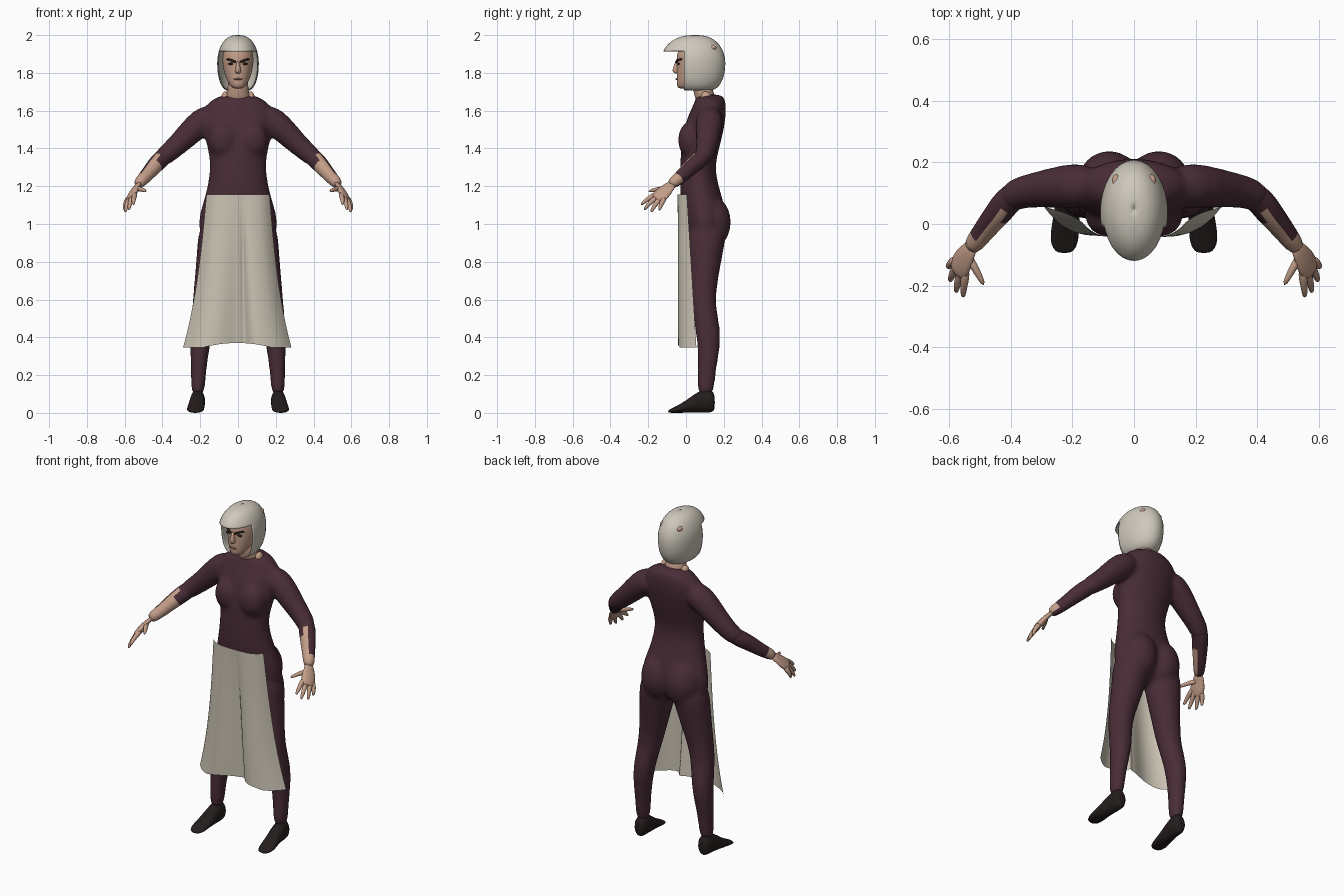
import bpy, bmesh, math
from mathutils import Vector

cube = bpy.data.objects.get("Cube")
if cube:
    bpy.data.objects.remove(cube, do_unlink=True)


def material(name, rgb):
    m = bpy.data.materials.new(name)
    m.use_nodes = True
    m.diffuse_color = (*rgb, 1)
    m.node_tree.nodes["Principled BSDF"].inputs["Base Color"].default_value = (*rgb, 1)
    return m


PLUM = material("plum cloth", (.067, .026, .037))
SKIN = material("skin", (.55, .34, .25))
LINEN = material("linen", (.61, .56, .465))
HAIR = material("pale hair", (.62, .58, .50))
SHOE = material("dark leather", (.018, .012, .012))
DARK = material("dark brown", (.02, .012, .010))
LIP = material("lip", (.30, .17, .13))


def finish(name, bm, mats, rule=None, mirror=False, subsurf=0, thick=0, fuse=0):
    """Turn a bmesh into a smooth object; rule(face) picks the material index."""
    bmesh.ops.recalc_face_normals(bm, faces=bm.faces)
    for f in bm.faces:
        f.smooth = True
        if rule:
            f.material_index = int(rule(f))
    me = bpy.data.meshes.new(name)
    bm.to_mesh(me)
    bm.free()
    for m in mats:
        me.materials.append(m)
    ob = bpy.data.objects.new(name, me)
    bpy.context.collection.objects.link(ob)
    if mirror:
        ob.modifiers.new("mirror", 'MIRROR').use_mirror_merge = False
    if thick:
        ob.modifiers.new("thickness", 'SOLIDIFY').thickness = thick
    if subsurf:
        s = ob.modifiers.new("smooth", 'SUBSURF')
        s.levels = s.render_levels = subsurf
    if fuse:
        r = ob.modifiers.new("fuse", 'REMESH')
        r.mode = 'VOXEL'
        r.voxel_size = fuse
        r.use_smooth_shade = True
        s = ob.modifiers.new("blend", 'SMOOTH')
        s.factor = .5
        s.iterations = 14


def loft(sections, n=16, caps=True, bm=None):
    """Skin a row of ellipses given as (centre, half axis, half axis)."""
    bm = bm or bmesh.new()
    rings = []
    for c, a, b in sections:
        angles = [math.tau * i / n for i in range(n)]
        rings.append([bm.verts.new(c + a * math.cos(t) + b * math.sin(t)) for t in angles])
    for r, s in zip(rings, rings[1:]):
        for i in range(n):
            j = (i + 1) % n
            bm.faces.new((r[i], r[j], s[j], s[i]))
    if caps:
        bm.faces.new(rings[0])
        bm.faces.new(rings[-1])
    return bm


def level(z, rx, y0, y1, cx=0):
    """Horizontal section between a front and a back limit."""
    return (Vector((cx, (y0 + y1) / 2, z)), Vector((rx, 0, 0)), Vector((0, (y1 - y0) / 2, 0)))


def upright(y, rx, z0, z1, cx):
    return (Vector((cx, y, (z0 + z1) / 2)), Vector((rx, 0, 0)), Vector((0, 0, (z1 - z0) / 2)))


def tube(points, radii, hint=(0, 0, 1), flat=1):
    """Sections across a path; hint is the wide direction."""
    pts = [Vector(p) for p in points]
    out = []
    for i, p in enumerate(pts):
        t = (pts[min(i + 1, len(pts) - 1)] - pts[max(i - 1, 0)]).normalized()
        h = Vector(hint)
        a = (h - t * h.dot(t)).normalized()
        out.append((p, a * radii[i], t.cross(a) * radii[i] * flat))
    return out


def ball(bm, centre, size):
    verts = bmesh.ops.create_uvsphere(bm, u_segments=20, v_segments=12, radius=1)["verts"]
    bmesh.ops.scale(bm, vec=size, verts=verts)
    bmesh.ops.translate(bm, vec=centre, verts=verts)
    return bm


def ellipsoid(name, centre, size, mat, mirror=True):
    finish(name, ball(bmesh.new(), centre, size), [mat], mirror=mirror)


# Bodysuit: torso, bust, seat, legs and upper sleeves fused into one skin
torso = [level(*r) for r in (
    (.87, .13, .05, .14), (.94, .208, .005, .20), (1.02, .213, -.008, .21), (1.10, .192, -.022, .205),
    (1.16, .171, -.033, .185), (1.28, .148, -.033, .153), (1.36, .152, -.03, .165),
    (1.46, .178, -.02, .193), (1.55, .19, 0, .21), (1.61, .187, .028, .213),
    (1.655, .15, .05, .21), (1.69, .075, .05, .195))]
legs = [level(*r) for r in (
    (1.0, .085, .02, .2, .11), (.93, .107, .003, .215, .11), (.85, .1, .008, .198, .12),
    (.70, .083, .016, .17, .15), (.57, .068, .018, .153, .175), (.43, .061, .054, .192, .195),
    (.30, .049, .062, .175, .205), (.20, .04, .059, .156, .21), (.08, .039, .057, .15, .213))]
arm_path = [(.12, .125, 1.58), (.19, .125, 1.548), (.27, .117, 1.468), (.33, .109, 1.41),
            (.38, .1, 1.368), (.415, .07, 1.336), (.44, .035, 1.31), (.47, 0, 1.275),
            (.50, -.04, 1.24), (.535, -.085, 1.205)]
arm_radii = [.065, .078, .066, .058, .054, .05, .044, .039, .034, .029]
arm = tube(arm_path, arm_radii)
suit = loft(torso, 24)
loft(legs, bm=suit)
loft(arm[:6], bm=suit)
ball(suit, (.08, .026, 1.445), (.08, .07, .1))
ball(suit, (.08, .135, 1.01), (.105, .105, .14))
finish("bodysuit", suit, [PLUM], mirror=True, subsurf=1, fuse=.011)

# Skin showing at the notched corners of the neckline
ellipsoid("neckline_notches", (.068, .105, 1.668), (.02, .028, .034), SKIN)

# Shoes
shoes = [upright(*r) for r in (
    (.153, .022, .02, .09, .212), (.14, .038, 0, .125, .212), (.10, .04, 0, .13, .213),
    (.05, .042, 0, .105, .216), (0, .045, 0, .066, .222), (-.05, .048, 0, .036, .226),
    (-.08, .038, 0, .022, .226), (-.095, .02, .002, .013, .226))]
finish("shoes", loft(shoes), [SHOE], mirror=True, subsurf=1)


def sleeve_gap(f):
    """The sleeve is open along the inner front of the forearm."""
    c = f.calc_center_median()
    return c.x > .415 and (c.x > .53 or f.normal.dot(Vector((-.6, -.8, .1))) > .2)


# Forearms, starting inside the fused sleeves
forearm = tube(arm_path[3:], [.04, .046, .047, *arm_radii[6:]])
finish("forearms", loft(forearm, 20), [PLUM, SKIN], sleeve_gap, True, 1)

# Hands, with the back of the hand turned up and outward
palm = [(.522, -.068, 1.215), (.538, -.09, 1.197), (.553, -.115, 1.17),
        (.567, -.143, 1.143), (.576, -.16, 1.127)]
across = (.04, .055, -.035)
finish("palms", loft(tube(palm, [.027, .032, .044, .045, .036], across, .42), 12),
       [SKIN], mirror=True, subsurf=1)
fingers = {
    "index": ((.547, -.17, 1.152), (.553, -.207, 1.13), (.554, -.24, 1.1)),
    "middle": ((.562, -.157, 1.14), (.574, -.197, 1.108), (.577, -.224, 1.072)),
    "ring": ((.577, -.14, 1.13), (.592, -.17, 1.095), (.597, -.186, 1.06)),
    "little": ((.588, -.12, 1.125), (.6, -.135, 1.098), (.602, -.142, 1.07)),
    "thumb": ((.532, -.115, 1.188), (.507, -.158, 1.183), (.486, -.2, 1.172)),
}
for label, path in fingers.items():
    base = Vector(path[0]).lerp(Vector((.55, -.11, 1.175)), .3)
    finish(label + "_fingers", loft(tube([base, *path], [.015, .016, .0125, .008]), 8),
           [SKIN], mirror=True, subsurf=1)

# Neck and head
neck = [level(*r) for r in ((1.63, .075, .06, .17), (1.68, .062, .043, .152),
                            (1.72, .055, .035, .14), (1.78, .055, .03, .13))]
finish("neck", loft(neck), [SKIN], subsurf=1)
head = [level(*r) for r in (
    (1.715, .025, -.04, .02), (1.735, .045, -.05, .06), (1.765, .062, -.05, .11),
    (1.80, .074, -.05, .135), (1.84, .082, -.05, .15), (1.88, .084, -.052, .155),
    (1.92, .078, -.045, .15), (1.955, .05, -.005, .11))]
finish("head", loft(head, 20), [SKIN], subsurf=1)
nose = [level(*r) for r in ((1.865, .009, -.056, -.03), (1.835, .011, -.066, -.03),
                            (1.81, .018, -.077, -.03), (1.795, .014, -.06, -.03))]
finish("nose", loft(nose, 10), [SKIN], subsurf=1)
ellipsoid("lips", (0, -.048, 1.767), (.025, .007, .005), LIP, False)
ellipsoid("eyes", (.036, -.039, 1.848), (.018, .006, .006), DARK)
brow = [(.013, -.052, 1.857), (.036, -.044, 1.868), (.058, -.024, 1.872)]
finish("brows", loft(tube(brow, [.006, .006, .004]), 8), [DARK], mirror=True)

# Hair: a rounded bob with a projecting fringe, cut open in front of the face
sections = []
for i in range(25):
    t = -1.25 + (math.pi / 2 - .001 + 1.25) * i / 24
    k = math.cos(t) ** (.5 if t < 0 else .8)
    sections.append(level(1.85 + .15 * math.sin(t), .11 * k, .05 - .185 * k, .05 + .158 * k))
bm = loft(sections, 32, caps=False)
for co, no in (((0, -.01, 0), (0, 1, 0)), ((0, 0, 1.915), (0, 0, 1))):
    bmesh.ops.bisect_plane(bm, geom=bm.verts[:] + bm.edges[:] + bm.faces[:],
                           plane_co=co, plane_no=no)
gone = [f for f in bm.faces if f.calc_center_median().y < -.01 and f.calc_center_median().z < 1.915]
bmesh.ops.delete(bm, geom=gone, context='FACES')
finish("hair", bm, [HAIR], thick=.004)
ellipsoid("scalp_patches", (.057, .137, 1.933), (.015, .024, .015), SKIN)

# Apron: a flaring sheet with two lobes and a sharp fold between the legs
bm = bmesh.new()
cols, rows = 60, 24
grid = []
for j in range(rows + 1):
    t = j / rows
    half = .167 + .07 * t + .05 * t ** 3
    line = []
    for i in range(cols + 1):
        u = 2 * i / cols - 1
        fold = u - .1
        y = -.045 + .05 * u ** 4 * (1 + t)
        y += t * .045 * math.exp(-(fold / (.35 if fold < 0 else .16)) ** 2)
        y += min(1, 2.5 * t) * .012 * math.exp(-((u - .14) / .05) ** 2)
        z = 1.155 - .81 * t + .025 * t * max(0, 1 - (u / .65) ** 2)
        line.append(bm.verts.new((half * u - .004 * t, y, z)))
    grid.append(line)
for a, b in zip(grid, grid[1:]):
    for i in range(cols):
        bm.faces.new((a[i], a[i + 1], b[i + 1], b[i]))
finish("apron", bm, [LINEN])
